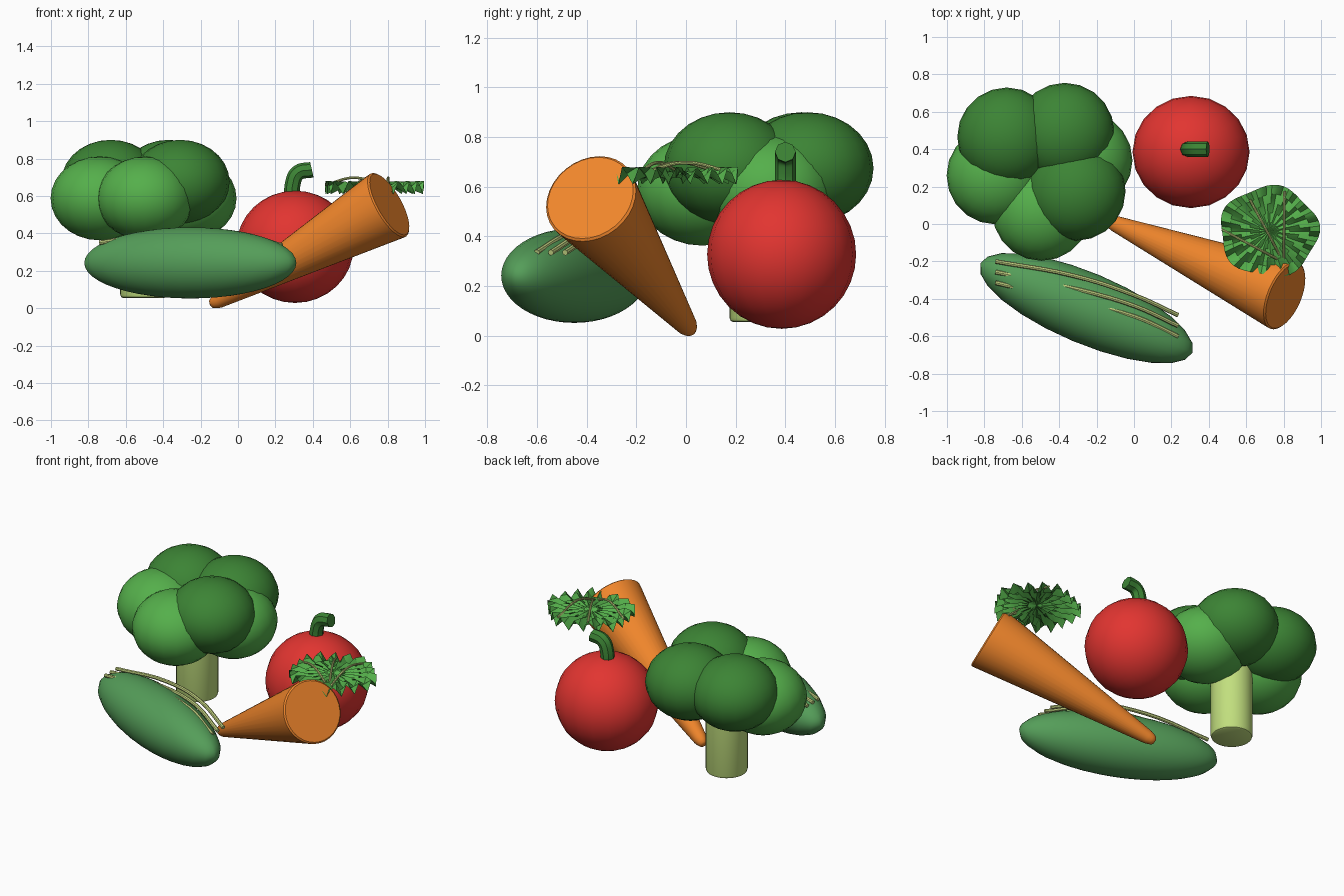
import bpy, bmesh, math
from mathutils import Vector, Matrix

if "Cube" in bpy.data.objects:
    bpy.data.objects.remove(bpy.data.objects["Cube"])


def mat(name, rgb):
    m = bpy.data.materials.new(name)
    m.diffuse_color = (*rgb, 1)
    m.use_nodes = True
    m.node_tree.nodes["Principled BSDF"].inputs["Base Color"].default_value = m.diffuse_color
    return m


DARK = mat("dark_green", (0.045, 0.23, 0.035))
LIGHT = mat("light_green", (0.09, 0.43, 0.07))
SKIN = mat("cucumber_green", (0.09, 0.34, 0.10))
PALE = mat("pale_green", (0.54, 0.74, 0.21))
VEIN = mat("vein", (0.55, 0.65, 0.22))
RED = mat("red", (0.76, 0.035, 0.03))
ORANGE = mat("orange", (0.88, 0.24, 0.025))


def finish(o, name, m, angle=40):
    o.name = name
    o.data.materials.clear()
    o.data.materials.append(m)
    bpy.ops.object.select_all(action='DESELECT')
    o.select_set(True)
    bpy.context.view_layer.objects.active = o
    bpy.ops.object.shade_smooth_by_angle(angle=math.radians(angle))
    return o


def from_bmesh(bm, name, m, angle=40):
    bmesh.ops.recalc_face_normals(bm, faces=bm.faces)
    me = bpy.data.meshes.new(name)
    bm.to_mesh(me)
    bm.free()
    o = bpy.data.objects.new(name, me)
    bpy.context.collection.objects.link(o)
    return finish(o, name, m, angle)


def ball(name, loc, scale, m, seg=20, rings=14, rot=0):
    bpy.ops.mesh.primitive_uv_sphere_add(segments=seg, ring_count=rings, location=loc)
    o = bpy.context.object
    o.scale = scale
    o.rotation_euler = (0, 0, rot)
    return finish(o, name, m)


def lathe(name, profile, start, axis, m, n=32):
    """Closed solid of revolution: profile of (radius, distance along axis)."""
    bm = bmesh.new()
    rot = Vector((0, 0, 1)).rotation_difference(Vector(axis)).to_matrix().to_4x4()
    place = Matrix.Translation(start) @ rot
    rings = [[bm.verts.new(place @ Vector((r * math.cos(2 * math.pi * i / n),
                                           r * math.sin(2 * math.pi * i / n), h)))
              for i in range(n)] for r, h in profile]
    for a, b in zip(rings, rings[1:]):
        for i in range(n):
            bm.faces.new((a[i], a[(i + 1) % n], b[(i + 1) % n], b[i]))
    bm.faces.new(rings[0])
    bm.faces.new(rings[-1])
    return from_bmesh(bm, name, m)


def tube(name, pts, radius, m, res=2):
    cu = bpy.data.curves.new(name, 'CURVE')
    cu.dimensions = '3D'
    cu.bevel_depth = radius
    cu.bevel_resolution = res
    cu.use_fill_caps = True
    cu.resolution_u = 5
    sp = cu.splines.new('BEZIER')
    sp.bezier_points.add(len(pts) - 1)
    for p, co in zip(sp.bezier_points, pts):
        p.co = co
        p.handle_left_type = p.handle_right_type = 'AUTO'
    o = bpy.data.objects.new(name, cu)
    bpy.context.collection.objects.link(o)
    bpy.ops.object.select_all(action='DESELECT')
    o.select_set(True)
    bpy.context.view_layer.objects.active = o
    bpy.ops.object.convert(target='MESH')
    return finish(bpy.context.object, name, m)


# tomato and its hooked stem
ball("tomato", (0.305, 0.385, 0.328), (0.313, 0.3, 0.3), RED, 20, 16)
tube("tomato_stem", [(0.29, 0.4, 0.58), (0.292, 0.4, 0.66), (0.32, 0.4, 0.723),
                     (0.395, 0.4, 0.74)], 0.042, DARK)

# broccoli: beveled stalk and two tiers of florets
lathe("broccoli_stalk", [(0.11, 0), (0.12, 0.005), (0.125, 0.018), (0.125, 0.5)],
      (-0.505, 0.3, 0.055), (0, 0, 1), PALE)
for i, (x, y) in enumerate([(-0.68, 0.465), (-0.37, 0.49), (-0.31, 0.175)]):
    ball(f"upper_floret_{i}", (x, y, 0.675), (0.265, 0.265, 0.225), DARK)
for i, (x, y) in enumerate([(-0.74, 0.26), (-0.495, 0.065), (-0.27, 0.34)]):
    ball(f"lower_floret_{i}", (x, y, 0.587), (0.262, 0.262, 0.224), LIGHT)

# carrot leaning upward, rounded at tip and rim
tip, crown = Vector((-0.125, 0.012, 0.03)), Vector((0.81, -0.385, 0.555))
L = (crown - tip).length
lathe("carrot", [(0.012, -0.025), (0.025, -0.018), (0.034, 0.0), (0.042, 0.025),
                 (0.192, L - 0.025), (0.193, L - 0.008), (0.184, L)],
      tip, crown - tip, ORANGE)

# cucumber and the pale stripes arching along its top
ball("cucumber", (-0.255, -0.45, 0.242), (0.615, 0.19, 0.19), SKIN, 24, 24,
     math.radians(-22.8))
for i in range(3):
    d = -0.057 * i
    tube(f"cucumber_stripe_{i}", [(-0.74, -0.2 + d, 0.35), (-0.32, -0.277 + d * 1.2, 0.407),
                                  (0.0, -0.38 + d, 0.4), (0.235, -0.487 + d, 0.335)],
         0.012, VEIN)

# ruffled leaf: disc with waves that grow toward the edge
bm = bmesh.new()
N, R = 54, 5
mid = Vector((0.722, -0.04, 0.655))
centre = bm.verts.new(mid)
rings = []
for k in range(1, R + 1):
    t = k / R
    ring = []
    for i in range(N):
        a = 2 * math.pi * i / N
        r = 0.262 * t * (1 + 0.05 * math.sin(5 * a + 1))
        z = -0.008 * t * t + 0.04 * t ** 1.5 * math.sin(18 * a + 0.7 + 1.3 * k)
        ring.append(bm.verts.new(mid + Vector((r * math.cos(a), r * 0.92 * math.sin(a), z))))
    rings.append(ring)
for i in range(N):
    j = (i + 1) % N
    bm.faces.new((centre, rings[0][i], rings[0][j]))
    for a, b in zip(rings, rings[1:]):
        bm.faces.new((a[i], b[i], b[j], a[j]))
from_bmesh(bm, "ruffled_leaf", LIGHT)

# leaf veins fanning out from the leaf base
base = Vector((0.8, -0.205, 0.635))
for i, (x, y) in enumerate([(0.47, -0.03), (0.62, 0.13), (0.805, 0.175)]):
    end = Vector((x, y, 0.66))
    tube(f"leaf_vein_{i}", [base, (base + end) / 2 + Vector((0, 0, 0.05)), end], 0.007, VEIN)
